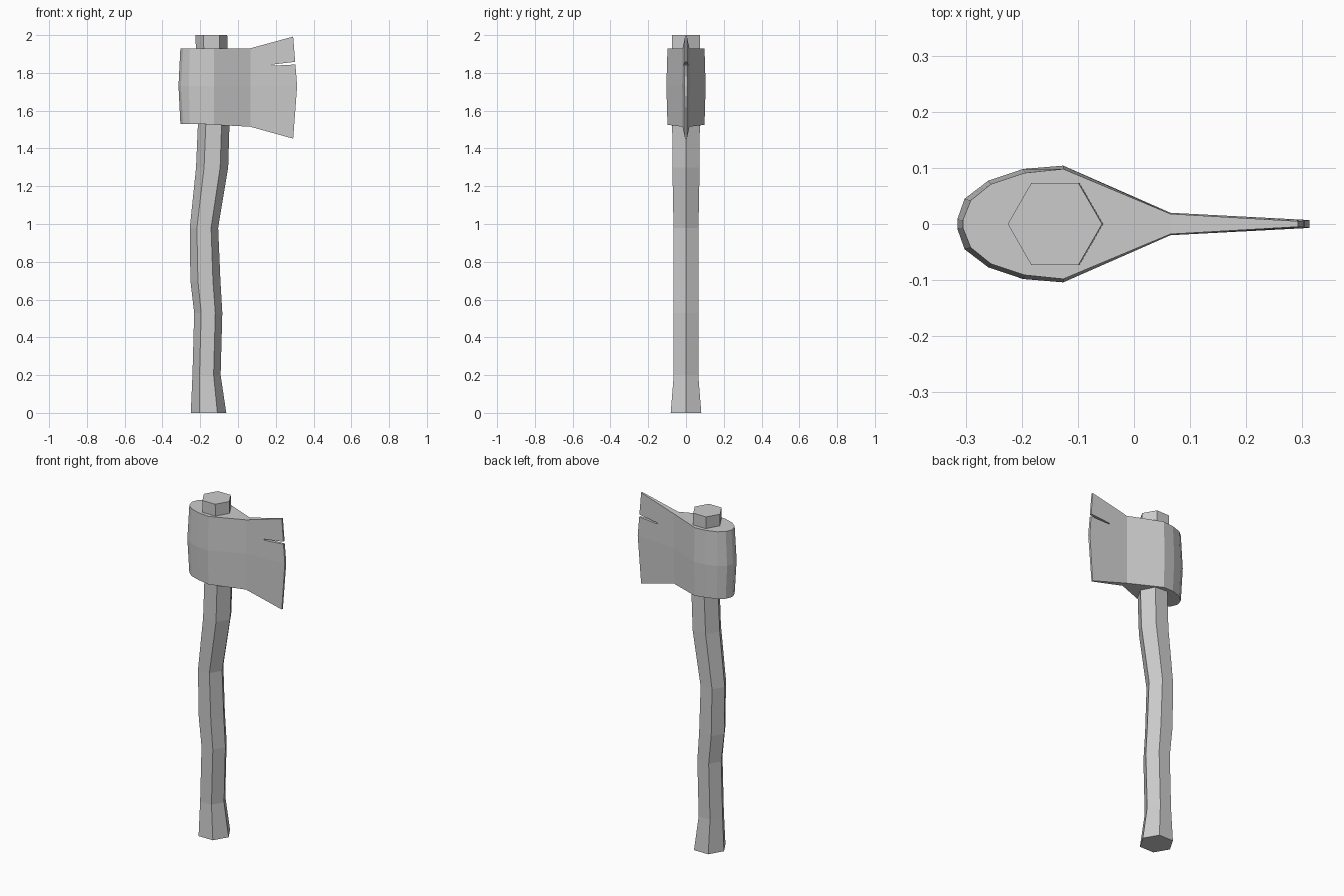
import bpy, bmesh, math

if "Cube" in bpy.data.objects:
    bpy.data.objects.remove(bpy.data.objects["Cube"])


def make_object(name, bm):
    bmesh.ops.recalc_face_normals(bm, faces=bm.faces)
    mesh = bpy.data.meshes.new(name)
    bm.to_mesh(mesh)
    bm.free()
    obj = bpy.data.objects.new(name, mesh)
    bpy.context.collection.objects.link(obj)
    return obj


def bridge(bm, a, b):
    n = len(a)
    for i in range(n):
        j = (i + 1) % n
        bm.faces.new((a[i], a[j], b[j], b[i]))


# Handle: hexagonal rings along a wavy path (z, left x, right x, half depth)
rings = [
    (0.00, -0.250, -0.062, 0.081),
    (0.20, -0.241, -0.092, 0.065),
    (0.53, -0.232, -0.083, 0.065),
    (0.70, -0.252, -0.093, 0.066),
    (0.98, -0.255, -0.105, 0.066),
    (1.30, -0.222, -0.052, 0.072),
    (1.53, -0.212, -0.045, 0.073),
    (2.00, -0.225, -0.057, 0.073),
]
bm = bmesh.new()
loops = []
for z, left, right, depth in rings:
    cx, r = (left + right) / 2, (right - left) / 2
    loops.append([bm.verts.new((cx + r * math.cos(k * math.pi / 3),
                                depth / math.sin(math.pi / 3) * math.sin(k * math.pi / 3), z))
                  for k in range(6)])
for a, b in zip(loops, loops[1:]):
    bridge(bm, a, b)
bm.faces.new(loops[0])
bm.faces.new(loops[-1])
make_object("handle", bm)

# Head: stations from butt to cutting edge
# (rim x, rim half width, middle x, middle half width, bottom z, top z)
stations = [
    (-0.305, 0.007, -0.315, 0.008, 1.53, 1.93),
    (-0.291, 0.042, -0.302, 0.045, 1.53, 1.93),
    (-0.255, 0.071, -0.260, 0.077, 1.53, 1.93),
    (-0.195, 0.091, -0.198, 0.098, 1.53, 1.93),
    (-0.126, 0.098, -0.126, 0.104, 1.525, 1.93),
    (0.065, 0.018, 0.065, 0.020, 1.515, 1.93),
    (0.292, 0.005, 0.313, 0.007, 1.452, 1.992),
]
bm = bmesh.new()
rows = []
for row in range(3):
    side = []
    for rx, rw, mx, mw, zb, zt in stations:
        side.append((mx, mw, 1.73) if row == 1 else (rx, rw, zt if row else zb))
    outline = side + [(x, -y, z) for x, y, z in reversed(side)]
    rows.append([bm.verts.new(p) for p in outline])
bridge(bm, rows[0], rows[1])
bridge(bm, rows[1], rows[2])
n = len(stations)
for loop in (rows[0], rows[2]):
    for i in range(n - 1):
        bm.faces.new((loop[i], loop[i + 1], loop[2 * n - 2 - i], loop[2 * n - 1 - i]))
head = make_object("axe_head", bm)

# Nick in the cutting edge: thin wedge cutter
profile = [(0.180, 1.838), (0.180, 1.844), (0.34, 1.863), (0.34, 1.846)]
bm = bmesh.new()
front, back = [[bm.verts.new((x, y, z)) for x, z in profile] for y in (-0.1, 0.1)]
bridge(bm, front, back)
bm.faces.new(front)
bm.faces.new(back)
cutter = make_object("nick_cutter", bm)
cutter.hide_render = True
cutter.hide_set(True)
cut = head.modifiers.new("nick", 'BOOLEAN')
cut.operation = 'DIFFERENCE'
cut.solver = 'EXACT'
cut.object = cutter
